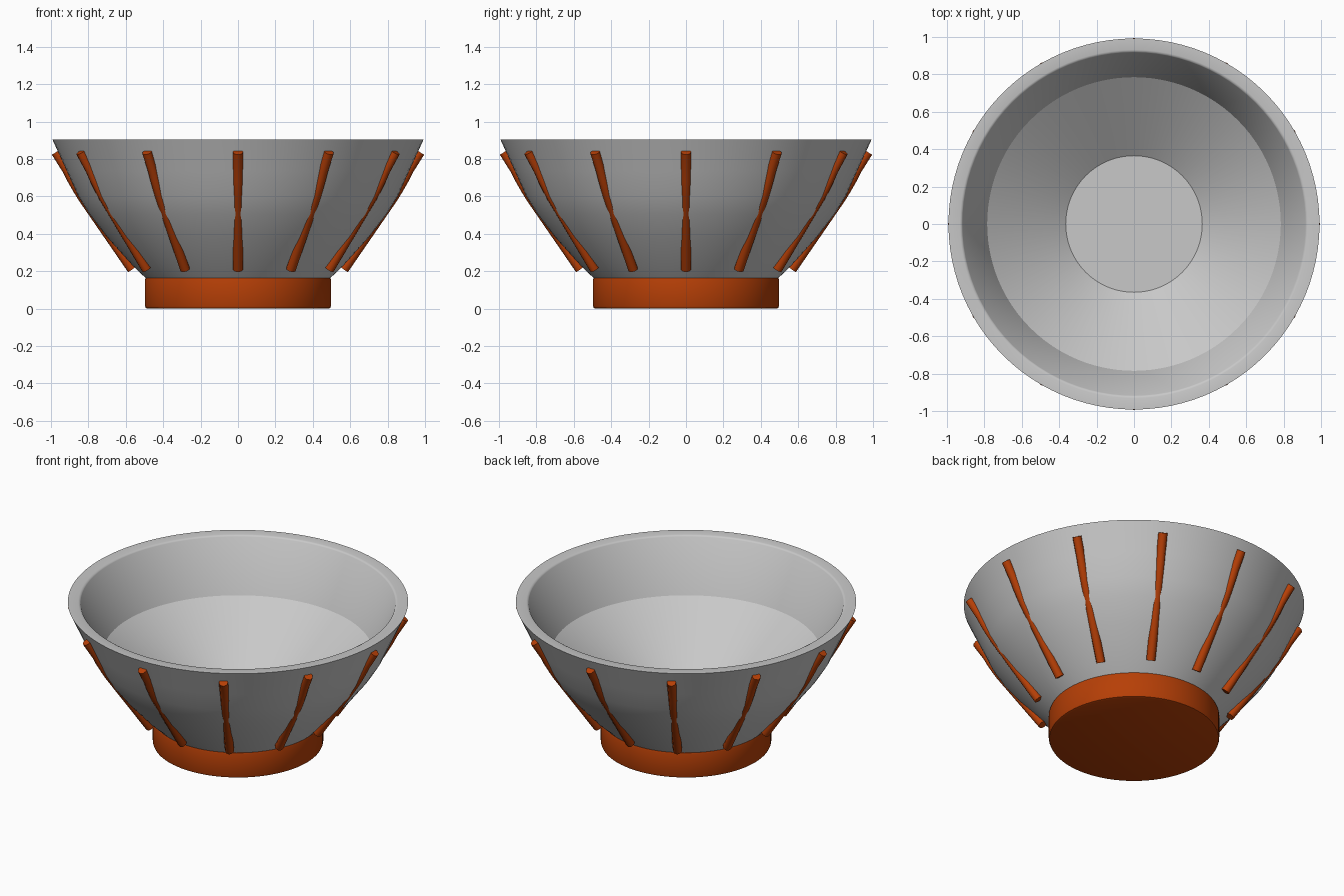
import bpy
import bmesh
import math

cube = bpy.data.objects.get("Cube")
if cube:
    bpy.data.objects.remove(cube, do_unlink=True)


def make_material(name, rgb):
    mat = bpy.data.materials.new(name)
    mat.use_nodes = True
    mat.diffuse_color = (*rgb, 1)
    mat.node_tree.nodes["Principled BSDF"].inputs["Base Color"].default_value = (*rgb, 1)
    return mat


grey = make_material("grey", (0.58, 0.58, 0.58))
orange = make_material("burnt orange", (0.47, 0.05, 0.002))


def smooth(obj, degrees):
    bpy.ops.object.select_all(action="DESELECT")
    obj.select_set(True)
    bpy.context.view_layer.objects.active = obj
    bpy.ops.object.shade_smooth_by_angle(angle=math.radians(degrees))


def lathe(name, profile, mat, degrees, steps=96):
    """Spin a profile of (radius, height) points round the z axis."""
    bm = bmesh.new()
    verts = [bm.verts.new((r, 0, z)) for r, z in profile]
    edges = [bm.edges.new(pair) for pair in zip(verts, verts[1:])]
    bmesh.ops.spin(bm, geom=verts + edges, cent=(0, 0, 0), axis=(0, 0, 1),
                   angle=math.tau, steps=steps, use_duplicate=False)
    bmesh.ops.remove_doubles(bm, verts=bm.verts, dist=0.0005)
    bmesh.ops.recalc_face_normals(bm, faces=bm.faces)
    mesh = bpy.data.meshes.new(name)
    bm.to_mesh(mesh)
    bm.free()
    obj = bpy.data.objects.new(name, mesh)
    bpy.context.collection.objects.link(obj)
    mesh.materials.append(mat)
    smooth(obj, degrees)


# Bowl: rounded outer wall, flat rim with soft inner lip, creased inside, flat floor
outer = [(0, 0.16), (0.49, 0.16), (0.56, 0.227), (0.7, 0.382), (0.795, 0.505),
         (0.855, 0.602), (0.915, 0.735), (0.992, 0.904)]
lip = [(0.931, 0.904), (0.925, 0.9022), (0.92, 0.899), (0.917, 0.8954)]
inner = [(0.785, 0.58), (0.365, 0.27), (0, 0.27)]
lathe("bowl", outer + lip + inner, grey, 20)

# Foot: short drum with softened edges
lathe("foot", [(0, 0), (0.483, 0), (0.493, 0.004), (0.497, 0.014),
               (0.497, 0.154), (0.494, 0.163), (0.485, 0.167), (0, 0.167)], orange, 40)


# Ribs: round rods half sunk into the outer wall, straight below and bent near the top
def rib_mesh():
    path = [(0.565, 0.21), (0.828, 0.592), (0.858, 0.641), (0.886, 0.69),
            (0.91, 0.738), (0.972, 0.837)]
    curve = bpy.data.curves.new("rib", "CURVE")
    curve.dimensions = "3D"
    curve.bevel_depth = 0.027
    curve.bevel_resolution = 2
    curve.use_fill_caps = True
    spline = curve.splines.new("POLY")
    spline.points.add(len(path) - 1)
    for point, (r, z) in zip(spline.points, path):
        point.co = (r, 0, z, 1)
    source = bpy.data.objects.new("rib_path", curve)
    bpy.context.collection.objects.link(source)
    depsgraph = bpy.context.evaluated_depsgraph_get()
    mesh = bpy.data.meshes.new_from_object(source.evaluated_get(depsgraph))
    bpy.data.objects.remove(source, do_unlink=True)
    # Weld the end caps to the rod
    bm = bmesh.new()
    bm.from_mesh(mesh)
    bmesh.ops.remove_doubles(bm, verts=bm.verts, dist=0.0005)
    bmesh.ops.recalc_face_normals(bm, faces=bm.faces)
    bm.to_mesh(mesh)
    bm.free()
    mesh.materials.clear()
    mesh.materials.append(orange)
    return mesh


RIBS = 12
mesh = rib_mesh()
for i in range(RIBS):
    rib = bpy.data.objects.new(f"rib_{i + 1}", mesh)
    rib.rotation_euler.z = math.tau * i / RIBS
    bpy.context.collection.objects.link(rib)
    if i == 0:
        smooth(rib, 50)
